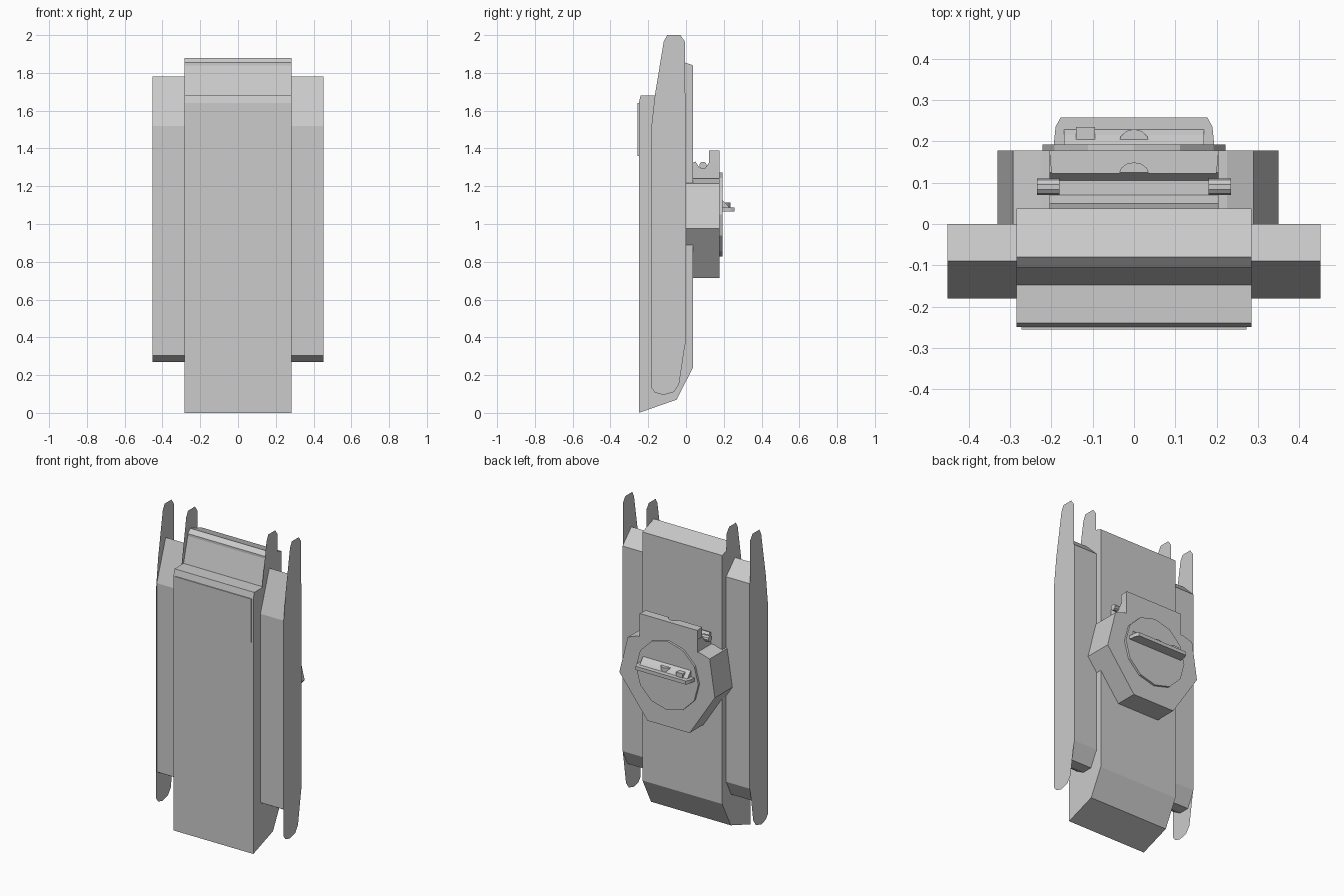
import bpy, bmesh, math
from mathutils import Vector

if "Cube" in bpy.data.objects:
    bpy.data.objects.remove(bpy.data.objects["Cube"])


def prism(name, pts, a, b, axis):
    """Extrude a 2D outline along an axis from a to b (a == b gives a flat sheet)."""
    place = {'x': lambda p, d: (d, p[0], p[1]),
             'y': lambda p, d: (p[0], d, p[1]),
             'z': lambda p, d: (p[0], p[1], d)}[axis]
    bm = bmesh.new()
    face = bm.faces.new([bm.verts.new(place(p, a)) for p in pts])
    if a != b:
        out = bmesh.ops.extrude_face_region(bm, geom=[face])
        vs = [v for v in out['geom'] if isinstance(v, bmesh.types.BMVert)]
        bmesh.ops.translate(bm, verts=vs, vec=Vector(place((0, 0), b - a)))
        bm.faces.ensure_lookup_table()
        bmesh.ops.recalc_face_normals(bm, faces=bm.faces)
    me = bpy.data.meshes.new(name)
    bm.to_mesh(me)
    bm.free()
    ob = bpy.data.objects.new(name, me)
    bpy.context.collection.objects.link(ob)
    return ob


def ring(cx, cy, r, n, off=0.0):
    return [(cx + r * math.cos(2 * math.pi * (i + off) / n),
             cy + r * math.sin(2 * math.pi * (i + off) / n)) for i in range(n)]


# central hull, side profile (y, z)
prism("hull", [(-.25, 0), (-.05, .07), (.037, .24), (.037, 1.84), (-.08, 1.88),
               (-.105, 1.855), (-.105, 1.84), (-.148, 1.68), (-.24, 1.68),
               (-.25, 1.64)], -.284, .284, 'x')
# belly plate on the front face
prism("belly_plate", [(-.256, 1.36), (-.24, 1.36), (-.24, 1.64), (-.256, 1.64)],
      -.272, .272, 'x')

# side sponsons and flat track sheets, mirrored
sponson = [(-.18, .305), (-.12, .27), (-.05, .27), (0, .37),
           (0, 1.69), (-.09, 1.78), (-.18, 1.52)]
track = [(-.185, 1.5), (-.185, .135), (-.165, .108), (-.12, .095), (-.065, .11),
         (-.037, .15), (-.005, .36), (-.005, 1.965), (-.03, 2), (-.1, 2),
         (-.118, 1.965), (-.165, 1.68)]
for s, side in ((-1, "left"), (1, "right")):
    prism("sponson_" + side, sponson, s * .28, s * .452, 'x')
    prism("outer_track_" + side, track, s * .453, s * .453, 'x')
    prism("inner_track_" + side, track, s * .286, s * .286, 'x')
    # mantlet pin
    prism("mantlet_pin_" + side, ring(.09, 1.31, .02, 10), s * .18, s * .235, 'x')

# turret body, outline seen from the back (x, z)
prism("turret", [(.15, .715), (.35, .975), (.29, 1.215), (.225, 1.24),
                 (-.225, 1.25), (-.293, 1.23), (-.33, .99), (-.15, .715)],
      0, .178, 'y')
# mantlet block with a groove
prism("mantlet", [(0, 1.18), (.17, 1.18), (.17, 1.33), (.125, 1.33), (.105, 1.3),
                  (.07, 1.3), (.05, 1.33), (.036, 1.325), (.036, 1.235), (0, 1.235)],
      -.205, .205, 'x')
# visor lip with a gun notch, outline from above (x, y)
notch = [(.035 * -math.cos(math.pi * i / 6), .122 + .026 * math.sin(math.pi * i / 6))
         for i in range(7)]
prism("visor", [(-.205, .178), (-.2, .122)] + notch + [(.2, .122), (.205, .178)],
      1.2, 1.39, 'z')

# twelve-sided hatch disc and the sight bar on it
prism("hatch_disc", ring(0, 1.05, .222, 12), .17, .192, 'y')
prism("sight_bar", [(-.195, .185), (-.19, .235), (-.178, .258), (.178, .258),
                    (.19, .235), (.195, .185)], 1.065, 1.088, 'z')
prism("sight_rib", [(.185, 1.065), (.185, 1.135), (.215, 1.105), (.235, 1.08)],
      -.17, .17, 'x')
prism("sight_box", [(-.14, .185), (-.095, .185), (-.095, .235), (-.14, .235)],
      1.08, 1.115, 'z')
prism("sight_boss", ring(0, .193, .037, 12), 1.08, 1.115, 'z')
